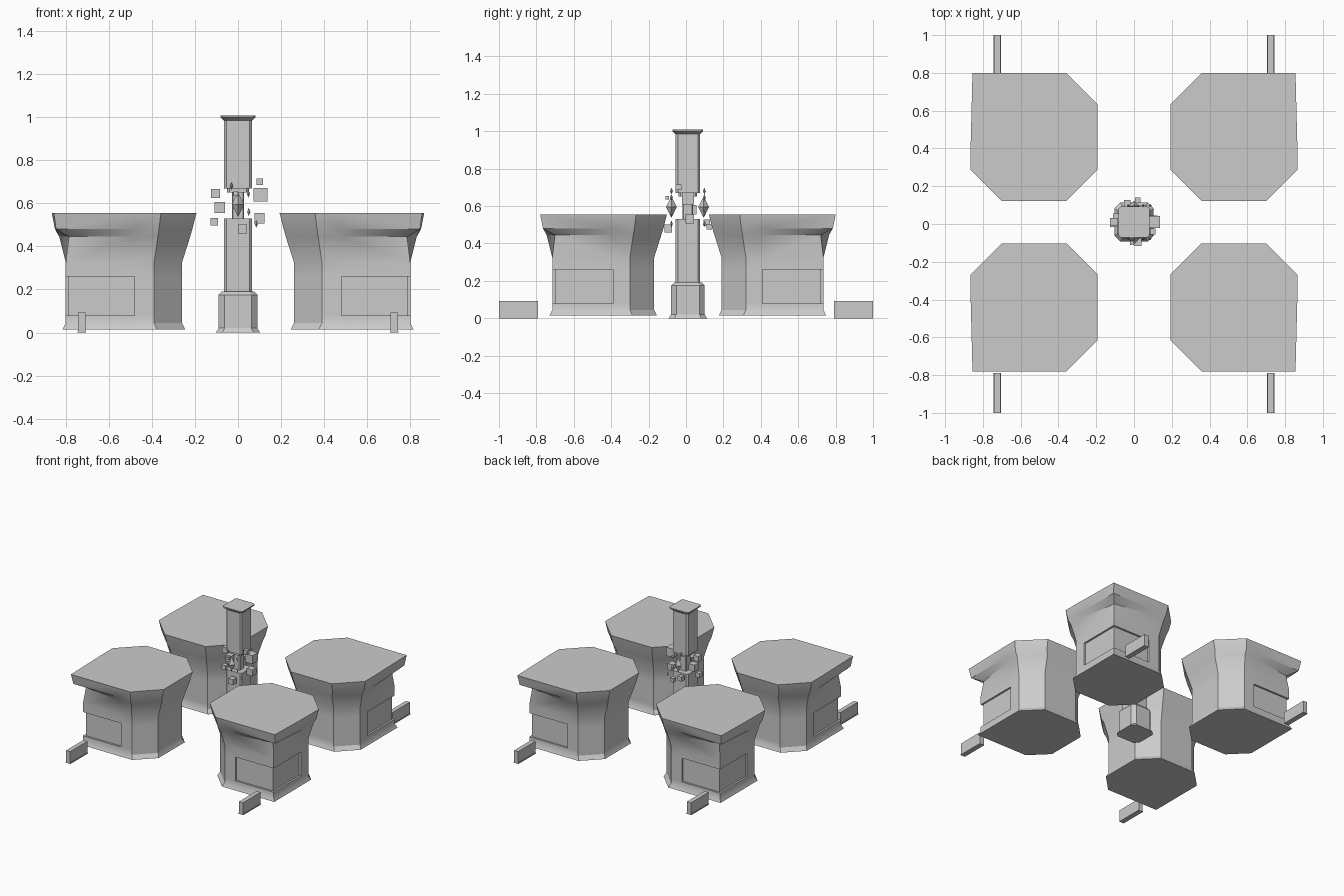
import bpy, bmesh, math
from mathutils import Matrix, Vector

if "Cube" in bpy.data.objects:
    bpy.data.objects.remove(bpy.data.objects["Cube"])

grey = bpy.data.materials.new("light_grey")
grey.diffuse_color = (0.6, 0.6, 0.6, 1)
grey.use_nodes = True
grey.node_tree.nodes["Principled BSDF"].inputs["Base Color"].default_value = grey.diffuse_color
CY = 0.01  # the plan is mirrored about this line


def finish(bm, name, angle=30):
    bmesh.ops.remove_doubles(bm, verts=bm.verts, dist=0.0005)
    bmesh.ops.recalc_face_normals(bm, faces=bm.faces)
    me = bpy.data.meshes.new(name)
    bm.to_mesh(me)
    bm.free()
    me.materials.append(grey)
    ob = bpy.data.objects.new(name, me)
    bpy.context.collection.objects.link(ob)
    bpy.context.view_layer.objects.active = ob
    ob.select_set(True)
    bpy.ops.object.shade_smooth_by_angle(angle=math.radians(angle))
    ob.select_set(False)
    return ob


def loft(rings, name):
    """Join closed rings of points and cap both ends."""
    bm = bmesh.new()
    rows = [[bm.verts.new(p) for p in r] for r in rings]
    n = len(rows[0])
    for a, b in zip(rows, rows[1:]):
        for i in range(n):
            j = (i + 1) % n
            bm.faces.new((a[i], a[j], b[j], b[i]))
    bm.faces.new(rows[0])
    bm.faces.new(rows[-1])
    return finish(bm, name)


def box(name, size, loc):
    bm = bmesh.new()
    bmesh.ops.create_cube(bm, size=1, matrix=Matrix.Translation(loc) @ Matrix.Diagonal((*size, 1)))
    return finish(bm, name)


# ---- Corner building: chamfered plan with one square outer corner ----
def plan(x0, x1, y0, y1, c, corner, inset=0.0, wx=0.48, wy=0.40):
    cx, cy = corner
    return [(x0, y0 + c), (x0 + c, y0), (x1 - c, y0), (x1, y0 + c),
            (x1, wy), (x1 - inset, wy),            # window edge on the side wall
            (cx - inset, cy - inset),              # outer corner
            (wx, y1 - inset), (wx, y1),            # window edge on the end wall
            (x0 + c, y1), (x0, y1 - c)]


def body(inset=0.0, grow=0.0):
    g = grow
    return plan(0.26 - g, 0.80 + g, 0.18 - g, 0.725 + g, 0.13, (0.80 + g, 0.725 + g), inset)


roof = plan(0.193, 0.865, 0.112, 0.79, 0.165, (0.855, 0.79))
eave = plan(0.212, 0.85, 0.131, 0.775, 0.155, (0.845, 0.775))
under = plan(0.222, 0.83, 0.142, 0.755, 0.15, (0.785, 0.71))
LEVELS = [(0.015, body(0, 0.014)), (0.045, body()), (0.08, body()), (0.08, body(0.014)),
          (0.26, body(0.014)), (0.26, body()), (0.325, body()), (0.445, under),
          (0.48, eave), (0.555, roof)]

for sx, side in ((-1, "left"), (1, "right")):
    for sy, end in ((-1, "front"), (1, "back")):
        loft([[(sx * x, CY + sy * y, z) for x, y in pts] for z, pts in LEVELS],
             f"building_{end}_{side}")
        # low wall running out from the building, on a thin foot
        y_mid = sy * 0.895
        box(f"low_wall_{end}_{side}", (0.034, 0.21, 0.085), (sx * 0.725, y_mid, 0.05))
        box(f"low_wall_foot_{end}_{side}", (0.04, 0.21, 0.008), (sx * 0.725, y_mid, 0.004))


# ---- Central column ----
def octagon(h, c, z):
    pts = [(h, -h + c), (h, h - c), (h - c, h), (-h + c, h),
           (-h, h - c), (-h, -h + c), (-h + c, -h), (h - c, -h)]
    return [(x, CY + y, z) for x, y in pts]


def column_part(name, profile):
    loft([octagon(h, c, z) for z, h, c in profile], name)


column_part("column_base", [(0, 0.103, 0.03), (0.02, 0.09, 0.028), (0.175, 0.09, 0.028), (0.19, 0.075, 0.02)])
column_part("lower_shaft", [(0.185, 0.066, 0.012), (0.53, 0.066, 0.012)])
column_part("core", [(0.525, 0.028, 0.005), (0.66, 0.028, 0.005)])
column_part("upper_collar", [(0.65, 0.05, 0.01), (0.672, 0.05, 0.01)])
column_part("upper_shaft", [(0.67, 0.066, 0.012), (0.985, 0.066, 0.012), (1.0, 0.082, 0.012), (1.008, 0.082, 0.012)])

# ---- Floating cubes around the gap: x, y, z, size ----
CUBES = [(-0.105, 0.01, 0.645, 0.042), (-0.085, 0.03, 0.58, 0.05), (-0.11, 0.0, 0.515, 0.034),
         (-0.035, 0.11, 0.51, 0.034), (0.02, -0.095, 0.48, 0.042), (0.10, 0.02, 0.53, 0.048),
         (0.105, 0.01, 0.64, 0.064), (0.10, -0.04, 0.70, 0.03), (0.02, 0.125, 0.49, 0.03),
         (-0.01, -0.10, 0.645, 0.02)]
for i, (x, y, z, s) in enumerate(CUBES):
    box(f"floating_cube_{i + 1}", (s, s, s), (x, y, z))

# ---- Floating crystals: x, y, z, half width, half height ----
CRYSTALS = [(0, -0.078, 0.595, 0.029, 0.058), (0, 0.094, 0.595, 0.029, 0.058)]
for sy in (-1, 1):
    for x, z in ((-0.03, 0.68), (0.048, 0.645), (0.05, 0.56), (0.085, 0.505)):
        CRYSTALS.append((x, CY + sy * 0.088, z, 0.008, 0.018))
for i, (x, y, z, w, h) in enumerate(CRYSTALS):
    bm = bmesh.new()
    ring = [bm.verts.new((x + dx * w, y + dy * w, z)) for dx, dy in ((1, 0), (0, 1), (-1, 0), (0, -1))]
    for tip in (bm.verts.new((x, y, z + h)), bm.verts.new((x, y, z - h))):
        for k in range(4):
            bm.faces.new((ring[k], ring[(k + 1) % 4], tip))
    finish(bm, f"crystal_{i + 1}")
